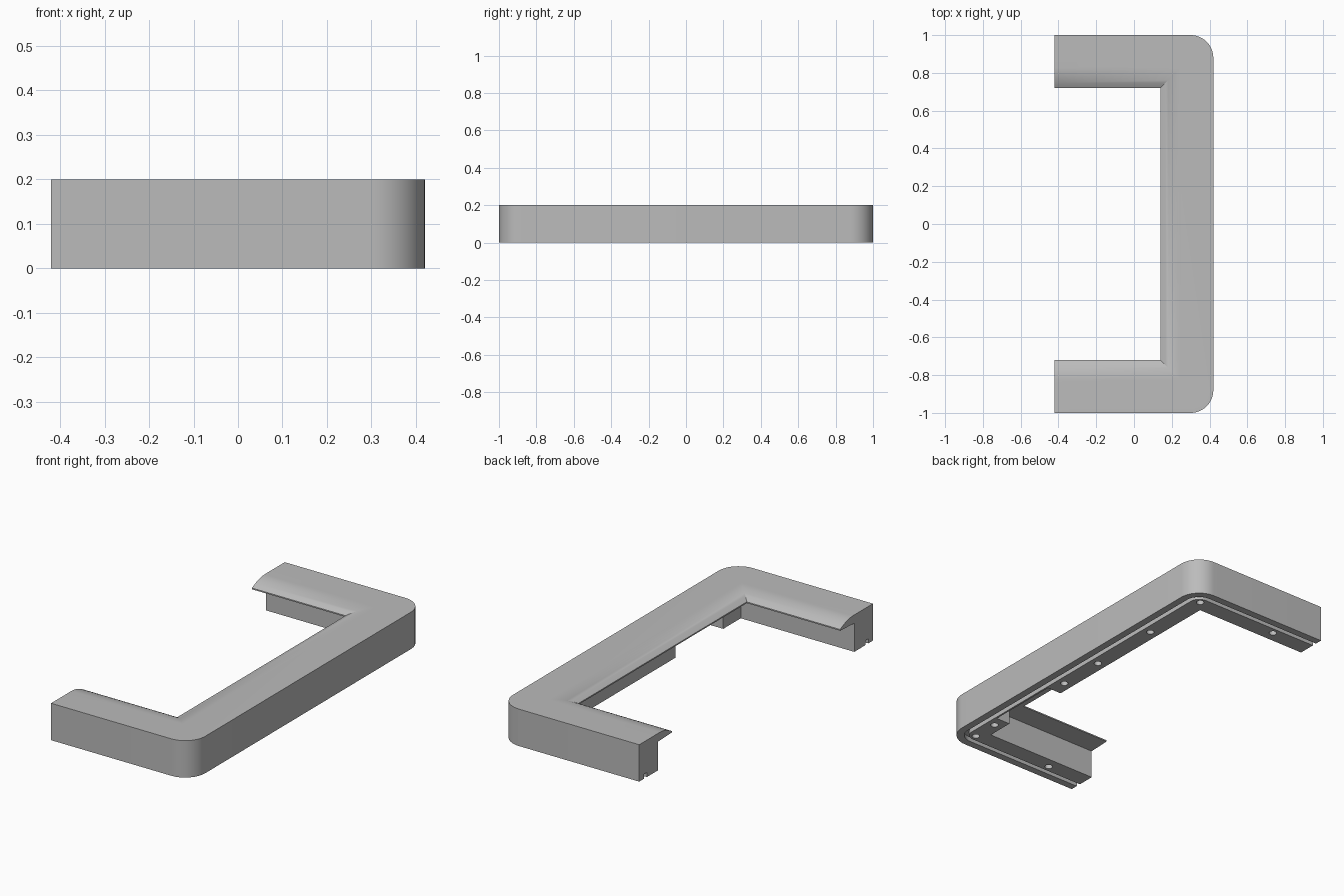
import bpy, bmesh, math
from mathutils import Matrix

if "Cube" in bpy.data.objects:
    bpy.data.objects.remove(bpy.data.objects["Cube"])

X, Y, R = 0.42, 1.0, 0.12      # half extents and outer corner radius
LIP, BODY = 0.28, 0.16         # widths of the lip and of the body below it

grey = bpy.data.materials.new("plain_grey")
grey.use_nodes = True
colour = (0.5, 0.5, 0.5, 1)
grey.diffuse_color = colour
grey.node_tree.nodes["Principled BSDF"].inputs["Base Color"].default_value = colour


def make_object(name, bm):
    bmesh.ops.recalc_face_normals(bm, faces=bm.faces)
    mesh = bpy.data.meshes.new(name)
    bm.to_mesh(mesh)
    bm.free()
    mesh.materials.append(grey)
    obj = bpy.data.objects.new(name, mesh)
    bpy.context.collection.objects.link(obj)
    return obj


# Cross-section: (distance in from the outer wall, height)
section = [(0, 0), (0, 0.2)]
section += [(0.17 + 0.11 * t / 8, 0.2 - 0.033 * (t / 8) ** 2) for t in range(9)]
section += [(LIP, 0.16), (BODY, 0.155), (BODY, 0)]
section += [(0.065, 0), (0.065, 0.025), (0.04, 0.025), (0.04, 0)]


def corner_ring(angle, side):
    """Section at one step of a corner: round outside, mitred inside."""
    ring = []
    for d, z in section:
        r, inset = max(R - d, 0), max(R, d)
        ring.append((X - inset + r * math.cos(angle),
                     side * (Y - inset + r * math.sin(angle)), z))
    return ring


# Sweep the section round the three-sided frame
STEPS = 12
angles = [math.pi / 2 * i / STEPS for i in range(STEPS + 1)]
rings = [[(-X, -(Y - d), z) for d, z in section]]
rings += [corner_ring(a, -1) for a in reversed(angles)]
rings += [corner_ring(a, 1) for a in angles]
rings += [[(-X, Y - d, z) for d, z in section]]

bm = bmesh.new()
loops = [[bm.verts.new(p) for p in ring] for ring in rings]
n = len(section)
for a, b in zip(loops, loops[1:]):
    for i in range(n):
        j = (i + 1) % n
        bm.faces.new((a[i], a[j], b[j], b[i]))
bm.faces.new(loops[0])
bm.faces.new(loops[-1])
bmesh.ops.remove_doubles(bm, verts=bm.verts, dist=1e-5)
frame = make_object("frame", bm)

# Cutter for the gap in the body under the long bar
bm = bmesh.new()
bmesh.ops.create_cube(bm, size=1, matrix=Matrix.Translation((0.245, -0.485, 0.0525))
                      @ Matrix.Diagonal((0.2, 0.41, 0.205, 1)))
gap = make_object("gap_cutter", bm)

# Cutter for the screw holes in the underside
holes = [(-0.18, 0.9), (0.31, 0.9), (0.31, 0.5), (0.31, 0.08),
         (0.31, -0.19), (0.31, -0.75), (0.31, -0.9), (-0.18, -0.9)]
bm = bmesh.new()
for x, y in holes:
    bmesh.ops.create_cone(bm, cap_ends=True, segments=20, radius1=0.02, radius2=0.02,
                          depth=0.2, matrix=Matrix.Translation((x, y, 0)))
screw_holes = make_object("screw_hole_cutter", bm)

bpy.context.view_layer.objects.active = frame
for cutter in (gap, screw_holes):
    cutter.hide_render = True
    mod = frame.modifiers.new("cut", 'BOOLEAN')
    mod.operation, mod.solver, mod.object = 'DIFFERENCE', 'EXACT', cutter
    bpy.ops.object.modifier_apply(modifier=mod.name)
    bpy.data.objects.remove(cutter)

# Smooth corners and lip, keep the hard edges
bpy.ops.object.select_all(action='DESELECT')
frame.select_set(True)
bpy.ops.object.shade_smooth_by_angle(angle=math.radians(30))
